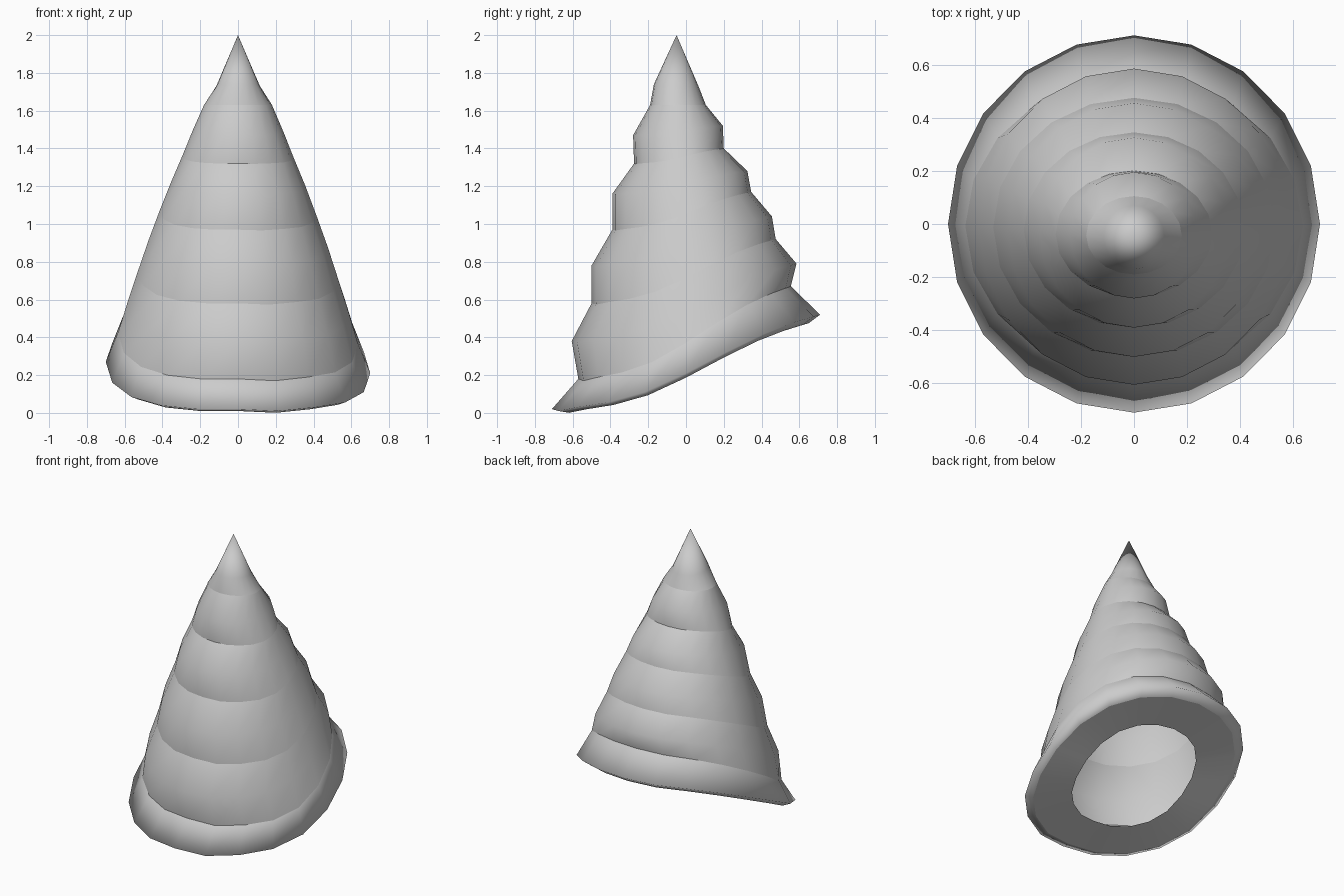
import bpy, bmesh
from math import sin, cos, radians

if "Cube" in bpy.data.objects:
    bpy.data.objects.remove(bpy.data.objects["Cube"])

SIDES = 20
# How far each ring rises around the turn (front -> right -> back -> left)
RISE = [0, -.02, .02, .07, .18, .38, .61, .80, .92, .98,
        1, .99, .96, .86, .70, .50, .28, .13, .04, .0]

# Rings: (front y, front z, back y, back z, half width in x, sharp edge)
RINGS = [(-.40, .07, .40, .40, .40, 1), (-.65, .01, .65, .475, .65, 1),
         (-.71, .02, .71, .52, .70, 0), (-.57, .18, .555, .67, .635, 1),
         (-.605, .38, .585, .79, .585, 0), (-.50, .58, .475, .92, .53, 1),
         (-.50, .78, .455, 1.04, .475, 0), (-.39, .97, .345, 1.17, .415, 1),
         (-.39, 1.16, .325, 1.28, .355, 0), (-.275, 1.32, .20, 1.40, .295, 1),
         (-.28, 1.47, .195, 1.52, .24, 0), (-.19, 1.63, .105, 1.63, .18, 1),
         (-.17, 1.74, .07, 1.72, .115, 0)]


def ring(bm, yf, zf, yb, zb, w, sharp):
    r, c = (yb - yf) / 2, (yb + yf) / 2
    out = []
    for i, s in enumerate(RISE):
        a = radians(i * 360 / SIDES)
        out.append(bm.verts.new((w * sin(a), c - r * cos(a), zf + (zb - zf) * s)))
    for i in range(SIDES):
        bm.edges.new((out[i - 1], out[i])).smooth = not sharp
    return out


# Horn: hollow ridged skin with an inward lip underneath
bm = bmesh.new()
loops = [ring(bm, *p) for p in RINGS]
tip = bm.verts.new((0, -.05, 2))
for i in range(SIDES):
    j = (i + 1) % SIDES
    for a, b in zip(loops, loops[1:]):
        bm.faces.new((a[i], a[j], b[j], b[i]))
    bm.faces.new((loops[-1][i], loops[-1][j], tip))
for f in bm.faces:
    f.smooth = True
bmesh.ops.recalc_face_normals(bm, faces=bm.faces)
me = bpy.data.meshes.new("ridged_horn")
bm.to_mesh(me)
bm.free()
ob = bpy.data.objects.new("ridged_horn", me)
bpy.context.collection.objects.link(ob)
